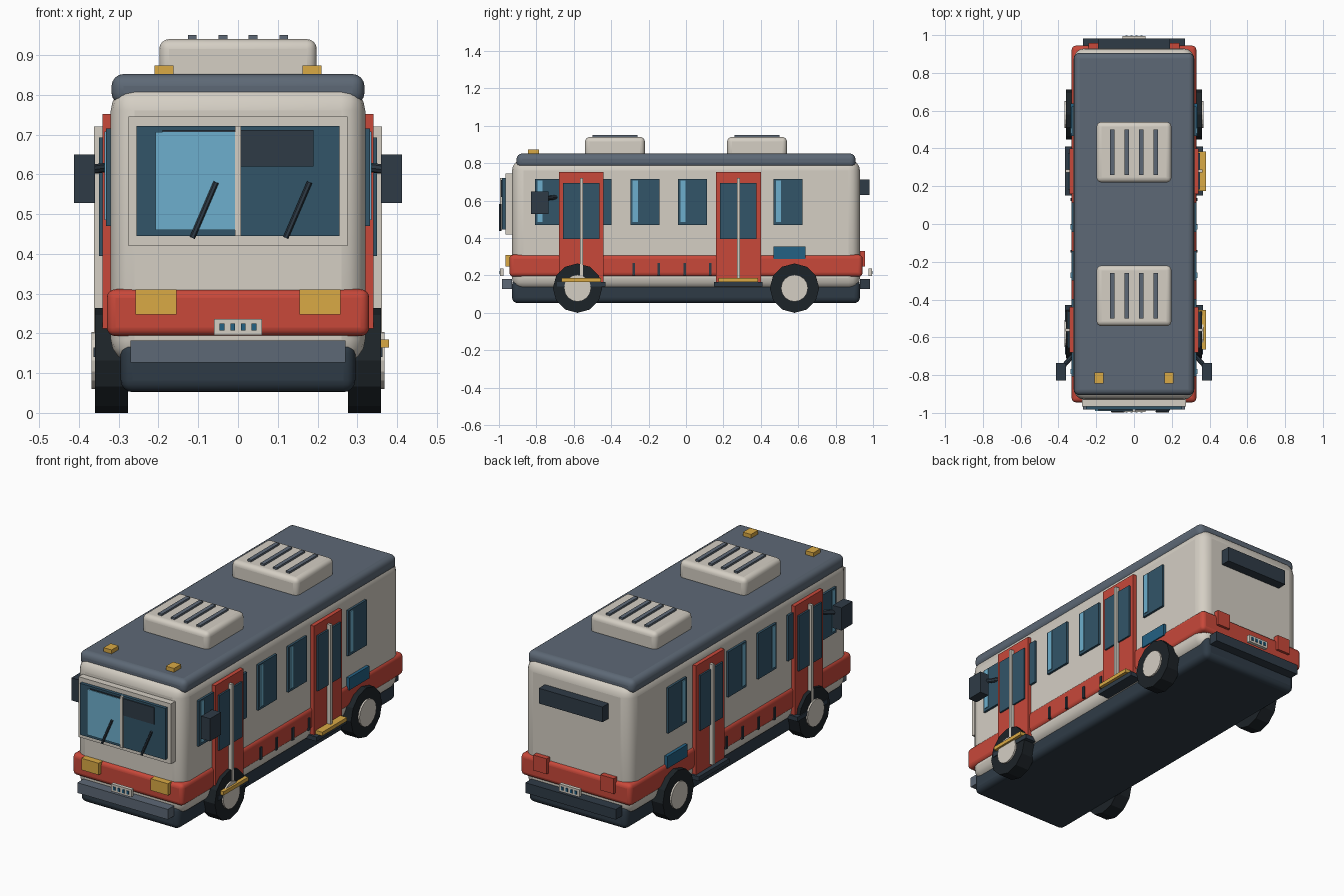
import bpy, math
from mathutils import Vector

if "Cube" in bpy.data.objects:
    bpy.data.objects.remove(bpy.data.objects["Cube"])

COLORS = {
    "cream": (0.66, 0.62, 0.55), "red": (0.58, 0.065, 0.042), "slate": (0.11, 0.14, 0.18),
    "dark": (0.028, 0.044, 0.062), "tyre": (0.012, 0.017, 0.021), "glass": (0.032, 0.09, 0.14),
    "glint": (0.155, 0.43, 0.61), "gold": (0.70, 0.40, 0.06), "blue": (0.017, 0.12, 0.23),
}
MATS = {}
for key, rgb in COLORS.items():
    MATS[key] = bpy.data.materials.new(key)
    MATS[key].diffuse_color = (*rgb, 1)


def finish(ob, name, color):
    ob.name = name
    ob.data.materials.append(MATS[color])
    return ob


def box(name, x, y, z, color, bevel=0.0, segs=4):
    """Box given by its (min, max) range on each axis, optionally rounded."""
    bpy.ops.mesh.primitive_cube_add(size=1, location=[(a + b) / 2 for a, b in (x, y, z)])
    ob = finish(bpy.context.object, name, color)
    ob.scale = [b - a for a, b in (x, y, z)]
    bpy.ops.object.transform_apply(location=False, rotation=False, scale=True)
    if bevel:
        m = ob.modifiers.new("round", "BEVEL")
        m.width, m.segments = bevel, segs
        bpy.ops.object.shade_smooth_by_angle(angle=math.radians(35))
    return ob


def side_box(name, x, y, z, color, bevel=0.0):
    """Same box on the right and left side."""
    box("right_" + name, x, y, z, color, bevel)
    box("left_" + name, (-x[1], -x[0]), y, z, color, bevel)


def rod(name, p, q, r, color, sides=8):
    p, q = Vector(p), Vector(q)
    bpy.ops.mesh.primitive_cylinder_add(vertices=sides, radius=r, depth=(q - p).length, location=(p + q) / 2)
    ob = finish(bpy.context.object, name, color)
    ob.rotation_euler = (q - p).to_track_quat("Z", "Y").to_euler()
    return ob


# Main shell
box("body", (-.32, .32), (-.93, .93), (.125, .82), "cream", .06)
box("roof", (-.318, .318), (-.906, .906), (.775, .852), "slate", .03)
box("waist_band", (-.33, .33), (-.944, .944), (.193, .311), "red", .022)
box("skirt", (-.295, .295), (-.93, .93), (.052, .18), "dark", .03)

# Bumpers and number plates at both ends
for s, end in ((-1, "front"), (1, "rear")):
    def yr(a, b):
        return tuple(sorted((s * a, s * b)))
    box(end + "_bumper", (-.27, .27), yr(.93, .983), (.127, .182), "slate" if s < 0 else "dark")
    box(end + "_plate", (-.06, .06), yr(.975, .994), (.196, .236), "cream")
    for i in range(4):
        cx = -.04 + i * .0267
        box(end + "_plate_mark", (cx - .006, cx + .006), yr(.99, .998), (.207, .225), "blue")

# Windscreen
box("windscreen_frame", (-.275, .275), (-.965, -.90), (.42, .745), "cream")
box("windscreen", (-.255, .255), (-.983, -.94), (.445, .722), "glass")
box("sign_board", (-.19, .19), (-.988, -.97), (.62, .711), "dark")
box("windscreen_glint", (-.207, -.005), (-.991, -.97), (.46, .706), "glint")
box("windscreen_divider", (-.007, .007), (-.994, -.96), (.445, .722), "cream")
for x in (-.115, .12):
    rod("wiper", (x, -.993, .44), (x + .06, -.993, .58), .007, "dark", 6)

# Lamps
side_box("headlight", (.155, .258), (-.965, -.93), (.247, .31), "gold")
side_box("tail_light", (.16, .24), (.93, .958), (.247, .33), "red")
side_box("roof_marker", (.162, .21), (-.845, -.785), (.84, .873), "gold")

# Rear window
box("rear_window", (-.19, .19), (.92, .982), (.63, .712), "dark")

# Roof air units with vent slats
for cy in (-.38, .38):
    box("air_unit", (-.198, .198), (cy - .16, cy + .16), (.83, .94), "cream", .025)
    for cx in (-.115, -.038, .038, .115):
        box("vent_slat", (cx - .011, cx + .011), (cy - .12, cy + .12), (.93, .95), "slate")

# Side windows with glint strips
for i in range(6):
    cy = -.73 + i * .255
    side_box("side_window", (.31, .332), (cy - .078, cy + .078), (.47, .715), "glass")
    side_box("window_glint", (.325, .336), (cy - .065, cy - .037), (.485, .708), "glint")

# Doors with glass, rail and step
for cy in (-.56, .28):
    side_box("door", (.31, .341), (cy - .12, cy + .12), (.165, .752), "red")
    side_box("door_glass", (.33, .35), (cy - .097, cy + .097), (.395, .693), "glass")
    side_box("door_rail", (.335, .362), (cy - .008, cy + .008), (.18, .72), "cream")
    side_box("door_step", (.29, .364), (cy - .13, cy + .13), (.14, .164), "dark")
    box("step_edge", (.34, .38), (cy - .105, cy + .105), (.165, .185), "gold")

# Panel ticks and side hatch
for cy in (-.28, -.145, -.007, .13):
    side_box("panel_tick", (.32, .336), (cy - .007, cy + .007), (.2, .267), "dark")
side_box("side_hatch", (.31, .337), (.467, .638), (.288, .354), "blue")

# Wheels and mirrors
for s in (-1, 1):
    for cy in (-.58, .58):
        rod("tyre", (s * .277, cy, .132), (s * .36, cy, .132), .132, "tyre", 12)
        rod("hub", (s * .33, cy, .132), (s * .369, cy, .132), .072, "cream", 16)
    rod("mirror_arm", (s * .31, -.68, .62), (s * .385, -.765, .61), .012, "dark")
side_box("mirror", (.36, .413), (-.828, -.735), (.528, .65), "dark")

for m in bpy.data.materials:
    if m.users and not m.is_grease_pencil:
        m.use_nodes = True
        m.node_tree.nodes["Principled BSDF"].inputs["Base Color"].default_value = m.diffuse_color
